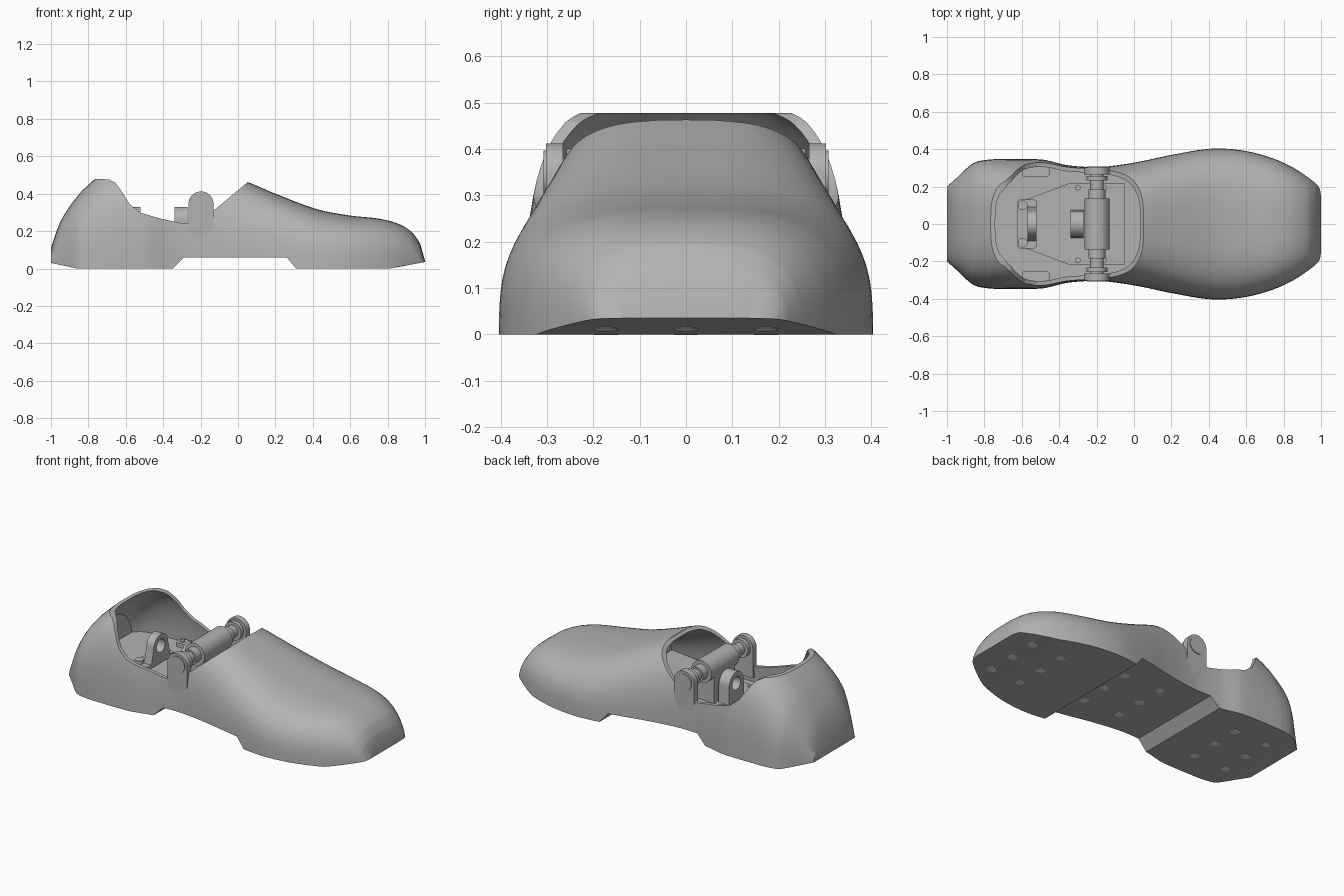
import bpy, bmesh, math
from mathutils import Matrix, Vector

cube = bpy.data.objects.get("Cube")
if cube:
    bpy.data.objects.remove(cube, do_unlink=True)


def material(name, value):
    m = bpy.data.materials.new(name)
    m.use_nodes = True
    col = (value, value, value, 1)
    m.diffuse_color = col
    m.node_tree.nodes["Principled BSDF"].inputs["Base Color"].default_value = col
    return m


GREY = material("plain grey", 0.45)
PALE = material("pale grey", 0.8)


def finish(bm, name, mat=GREY):
    bmesh.ops.recalc_face_normals(bm, faces=bm.faces)
    me = bpy.data.meshes.new(name)
    bm.to_mesh(me)
    bm.free()
    ob = bpy.data.objects.new(name, me)
    bpy.context.collection.objects.link(ob)
    me.materials.append(mat)
    return ob


def smooth(ob):
    bpy.ops.object.select_all(action='DESELECT')
    ob.select_set(True)
    bpy.context.view_layer.objects.active = ob
    bpy.ops.object.shade_smooth_by_angle(angle=math.radians(30))


def boolean(ob, cutter, op='DIFFERENCE'):
    mod = ob.modifiers.new("cut", 'BOOLEAN')
    mod.operation, mod.object, mod.solver = op, cutter, 'EXACT'
    bpy.context.view_layer.update()
    deps = bpy.context.evaluated_depsgraph_get()
    me = bpy.data.meshes.new_from_object(ob.evaluated_get(deps))
    ob.modifiers.clear()
    ob.data = me
    bpy.data.objects.remove(cutter, do_unlink=True)


def extrude(name, pts, axis, lo, hi):
    """Closed outline extruded along x (outline in y,z) or y (outline in x,z)."""
    place = (lambda a, b, d: (d, a, b)) if axis == 'X' else (lambda a, b, d: (a, d, b))
    bm = bmesh.new()
    face = bm.faces.new([bm.verts.new(place(a, b, lo)) for a, b in pts])
    new = bmesh.ops.extrude_face_region(bm, geom=[face])["geom"]
    bmesh.ops.translate(bm, vec=place(0, 0, hi - lo),
                        verts=[v for v in new if isinstance(v, bmesh.types.BMVert)])
    return finish(bm, name)


def cylinder(name, centre, r, depth, axis, mat=GREY, tilt=0):
    rot = {'X': Matrix.Rotation(math.pi / 2, 4, 'Y'),
           'Y': Matrix.Rotation(math.pi / 2, 4, 'X'),
           'Z': Matrix.Rotation(tilt, 4, 'Y')}[axis]
    bm = bmesh.new()
    bmesh.ops.create_cone(bm, cap_ends=True, segments=32, radius1=r, radius2=r,
                          depth=depth, matrix=Matrix.Translation(centre) @ rot)
    ob = finish(bm, name, mat)
    smooth(ob)
    return ob


def box(name, lo, hi, bevel=0.0):
    lo, hi = Vector(lo), Vector(hi)
    bm = bmesh.new()
    bmesh.ops.create_cube(bm, size=1, matrix=Matrix.Translation((lo + hi) / 2)
                          @ Matrix.Diagonal((*(hi - lo), 1)))
    if bevel:
        up = [e for e in bm.edges if abs(e.verts[0].co.z - e.verts[1].co.z) > 1e-4]
        bmesh.ops.bevel(bm, geom=up, offset=bevel, segments=4, profile=0.5, affect='EDGES')
    return finish(bm, name)


# Shell stations: position along the foot, half width, crown height
STATIONS = [(-1, .20, .11), (-.95, .245, .25), (-.86, .325, .385), (-.77, .345, .475),
            (-.7, .347, .53), (-.6, .348, .56), (-.48, .343, .565), (-.36, .315, .56),
            (-.2, .305, .54), (-.08, .316, .505), (.05, .338, .463), (.2, .37, .4),
            (.42, .403, .318), (.6, .39, .283), (.75, .348, .267), (.85, .302, .242),
            (.93, .25, .195), (.975, .215, .13), (1, .19, .04)]


def station(x):
    """Smooth interpolation of the stations."""
    i = max(k for k in range(len(STATIONS) - 1) if STATIONS[k][0] <= x + 1e-9)

    def slope(k, c):
        a, b = STATIONS[max(k - 1, 0)], STATIONS[min(k + 1, len(STATIONS) - 1)]
        return (b[c] - a[c]) / (b[0] - a[0])
    p, q = STATIONS[i], STATIONS[i + 1]
    h = q[0] - p[0]
    t = (x - p[0]) / h
    out = []
    for c in (1, 2):
        out.append((2*t**3 - 3*t*t + 1) * p[c] + (t**3 - 2*t*t + t) * h * slope(i, c)
                   + (3*t*t - 2*t**3) * q[c] + (t**3 - t*t) * h * slope(i + 1, c))
    return out


def loft(name, x0, x1, inset, floor, power=3.0, seg=40):
    xs = {round(x0 + (x1 - x0) * k / 60, 4) for k in range(61)}
    xs |= {s[0] for s in STATIONS if x0 < s[0] < x1}
    bm = bmesh.new()
    rings = []
    for x in sorted(xs):
        w, top = (v - inset for v in station(x))
        start = math.asin((floor / top) ** (power / 2))
        ring = []
        for k in range(seg + 1):
            t = start + (math.pi - 2 * start) * k / seg
            c, s = math.cos(t), max(math.sin(t), 0)
            y = math.copysign(abs(c) ** (2 / power), c) * w
            ring.append(bm.verts.new((x, y, top * s ** (2 / power))))
        rings.append(ring)
    for a, b in zip(rings, rings[1:]):
        for k in range(seg + 1):
            j = (k + 1) % (seg + 1)
            bm.faces.new((a[k], a[j], b[j], b[k]))
    bm.faces.new(rings[0])
    bm.faces.new(rings[-1])
    return finish(bm, name)


# Foot shell: hollowed loft trimmed by the sole steps and ankle opening
shell = loft("foot_shell", -1, 1, 0, 0)
boolean(shell, loft("cavity", -.9, .35, .022, .14))
outline = [(-1.1, .051), (-.86, 0), (-.35, 0), (-.29, .06), (.26, .06), (.31, 0), (.81, 0),
           (1.1, .053), (1.1, .7), (.05, .7), (.05, .46), (-.13, .31), (-.13, .24),
           (-.29, .24), (-.42, .268), (-.52, .298), (-.58, .345), (-.62, .41), (-.655, .458),
           (-.69, .477), (-.77, .478), (-.77, .7), (-1.1, .7)]
boolean(shell, extrude("side_outline", outline, 'Y', -.6, .6), 'INTERSECT')
smooth(shell)

# Deck plate inside the opening
bm = bmesh.new()
deck_half = [(-.58, .13), (-.34, .22), (-.05, .22)]
ring = deck_half + [(x, -y) for x, y in reversed(deck_half)]
face = bm.faces.new([bm.verts.new((x, y, .135)) for x, y in ring])
top = bmesh.ops.extrude_face_region(bm, geom=[face])["geom"]
bmesh.ops.translate(bm, vec=(0, 0, .02), verts=[v for v in top if isinstance(v, bmesh.types.BMVert)])
finish(bm, "deck_plate")


# Arched lugs with a bore along the foot
def lug(name, x0, x1, base, r=.07, z=.26):
    arc = [(r * math.cos(a), z + r * math.sin(a))
           for a in (math.pi * k / 24 for k in range(25))]
    ob = extrude(name, [(base, .14)] + arc + [(-base, .14)], 'X', x0, x1)
    boolean(ob, cylinder("bore", ((x0 + x1) / 2, 0, z), .04, .3, 'X'))
    smooth(ob)


lug("rear_lug", -.57, -.52, .10)
lug("front_lug", -.34, -.27, .075)
box("rear_lug_base", (-.625, -.13, .135), (-.52, .13, .175), .015)
box("barrel_support", (-.26, -.1, .14), (-.14, .1, .34))

# Ankle axle
AX, AZ = -.198, .345
cylinder("axle_barrel", (AX, 0, AZ), .067, .27, 'Y')
cylinder("axle_shaft", (AX, 0, AZ), .036, .56, 'Y')

for side, s in (("left", 1), ("right", -1)):
    cylinder(side + "_axle_collar", (AX, s * .16, AZ), .046, .05, 'Y')
    cylinder(side + "_axle_flange", (AX, s * .245, AZ), .056, .025, 'Y')
    cylinder(side + "_axle_cap", (AX, s * .296, AZ), .052, .022, 'Y')
    # Upright side tab with rounded head
    arc = [(AX + .067 * math.cos(a), AZ + .067 * math.sin(a))
           for a in (math.pi * k / 24 for k in range(25))]
    ends = sorted((s * .265, s * .302))
    tab = extrude(side + "_axle_tab", [(AX + .067, .17)] + arc + [(AX - .067, .17)], 'Y', *ends)
    smooth(tab)
    # Mounting pads and fasteners on the deck
    ys = sorted((s * .25, s * .312))
    box(side + "_mount_pad", (-.6, ys[0], .135), (-.45, ys[1], .165), .02)
    for x in (-.57, -.48):
        cylinder(side + "_pad_bolt", (x, s * .281, .166), .014, .012, 'Z')
    for x in (-.3, -.16):
        cylinder(side + "_deck_bolt", (x, s * .195, .158), .015, .014, 'Z')
    cylinder(side + "_lug_bolt", (-.595, s * .1, .18), .026, .03, 'Z')

# Round sole plugs, following the raised arch and upturned toe
for x, z, tilt in ((.87, .011, -.18), (.67, 0, 0), (.21, .06, 0), (-.04, .06, 0),
                   (-.58, 0, 0), (-.8, 0, 0)):
    for y in (-.173, 0, .173):
        cylinder("sole_plug", (x, y, z + .002), .026, .006, 'Z', PALE, tilt)
